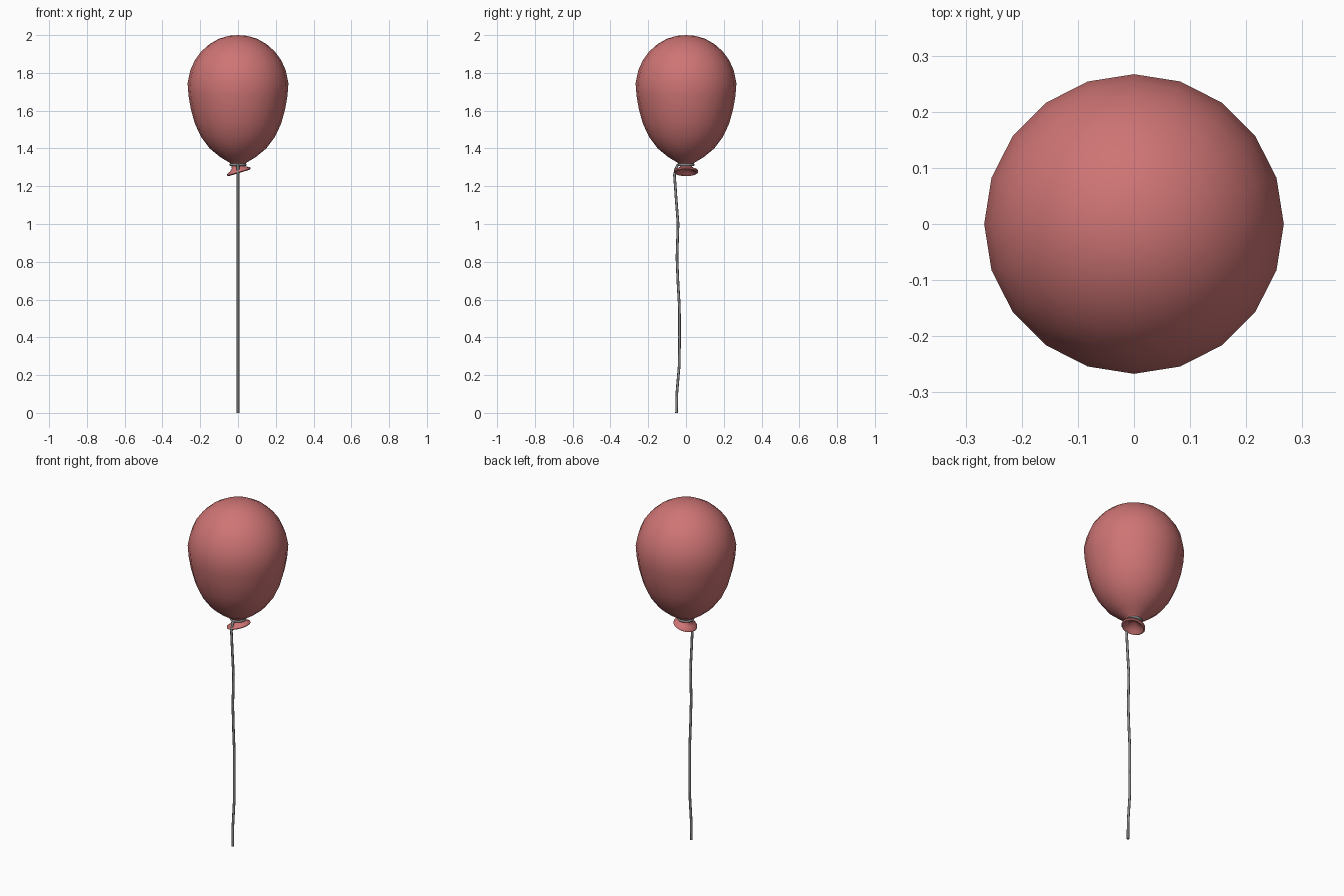
import bpy, bmesh, math
from mathutils import Matrix, Vector

if "Cube" in bpy.data.objects:
    bpy.data.objects.remove(bpy.data.objects["Cube"], do_unlink=True)


def make_material(name, rgb):
    mat = bpy.data.materials.new(name)
    mat.use_nodes = True
    mat.diffuse_color = (*rgb, 1)
    mat.node_tree.nodes["Principled BSDF"].inputs["Base Color"].default_value = (*rgb, 1)
    return mat


def finish(obj, mat, angle):
    obj.data.materials.append(mat)
    bpy.ops.object.select_all(action="DESELECT")
    obj.select_set(True)
    bpy.context.view_layer.objects.active = obj
    bpy.ops.object.shade_smooth_by_angle(angle=math.radians(angle))


def lathe(name, profile, mat, sides=20, angle=60):
    """Spin (radius, height) points about z; zero radius makes a pole."""
    bm = bmesh.new()
    verts = [bm.verts.new((r, 0, z)) for r, z in profile]
    edges = [bm.edges.new(pair) for pair in zip(verts, verts[1:])]
    bmesh.ops.spin(bm, geom=verts + edges, cent=(0, 0, 0), axis=(0, 0, 1),
                   angle=math.tau, steps=sides, use_merge=True)
    bmesh.ops.remove_doubles(bm, verts=bm.verts, dist=0.0001)
    bmesh.ops.recalc_face_normals(bm, faces=bm.faces)
    mesh = bpy.data.meshes.new(name)
    bm.to_mesh(mesh)
    bm.free()
    obj = bpy.data.objects.new(name, mesh)
    bpy.context.collection.objects.link(obj)
    finish(obj, mat, angle)
    return obj


def tube(name, points, radius, mat, sides=8):
    """Sweep a round section along a path lying in the yz plane."""
    bm = bmesh.new()
    path = [Vector((0, y, z)) for y, z in points]
    rings = []
    for i, p in enumerate(path):
        along = (path[min(i + 1, len(path) - 1)] - path[max(i - 1, 0)]).normalized()
        side = Vector((1, 0, 0))
        across = along.cross(side)
        rings.append([bm.verts.new(p + radius * (math.cos(a) * side + math.sin(a) * across))
                      for a in (math.tau * k / sides for k in range(sides))])
    for a, b in zip(rings, rings[1:]):
        for k in range(sides):
            n = (k + 1) % sides
            bm.faces.new((a[k], a[n], b[n], b[k]))
    bm.faces.new(rings[0])
    bm.faces.new(rings[-1])
    bmesh.ops.recalc_face_normals(bm, faces=bm.faces)
    mesh = bpy.data.meshes.new(name)
    bm.to_mesh(mesh)
    bm.free()
    obj = bpy.data.objects.new(name, mesh)
    bpy.context.collection.objects.link(obj)
    finish(obj, mat, 50)


red = make_material("balloon red", (0.62, 0.175, 0.175))
grey = make_material("string grey", (0.25, 0.25, 0.25))

# Inflated body, rounded on top and tapering to the neck
lathe("balloon_body", [
    (0, 2.0), (0.05, 1.996), (0.1, 1.981), (0.15, 1.953), (0.195, 1.913),
    (0.23, 1.865), (0.253, 1.812), (0.267, 1.745), (0.262, 1.68), (0.25, 1.61),
    (0.228, 1.53), (0.195, 1.46), (0.15, 1.4), (0.095, 1.355), (0.05, 1.328),
    (0.033, 1.315), (0.03, 1.295)], red)

# Flared, tilted lip with a hollow underside
lip = lathe("balloon_lip", [
    (0.028, 0.04), (0.031, 0.025), (0.045, 0.012), (0.063, 0.005),
    (0.065, -0.004), (0.058, -0.009), (0.04, 0.002), (0, 0.03)], red)
lip.matrix_world = Matrix.Translation((0.004, 0, 1.279)) @ Matrix.Rotation(math.radians(-17), 4, "Y")

# Wrapped loop of string around the neck
bpy.ops.mesh.primitive_torus_add(major_segments=20, minor_segments=8, major_radius=0.037,
                                 minor_radius=0.008, location=(0, 0, 1.314))
knot = bpy.context.object
knot.name = "string_loop"
finish(knot, grey, 60)

# Hanging string with a gentle wave
tube("string", [
    (-0.036, 1.316), (-0.046, 1.31), (-0.055, 1.29), (-0.061, 1.26), (-0.052, 1.13),
    (-0.042, 1.0), (-0.048, 0.82), (-0.042, 0.68), (-0.035, 0.56), (-0.034, 0.4),
    (-0.036, 0.25), (-0.048, 0.11), (-0.05, 0)], 0.007, grey)
